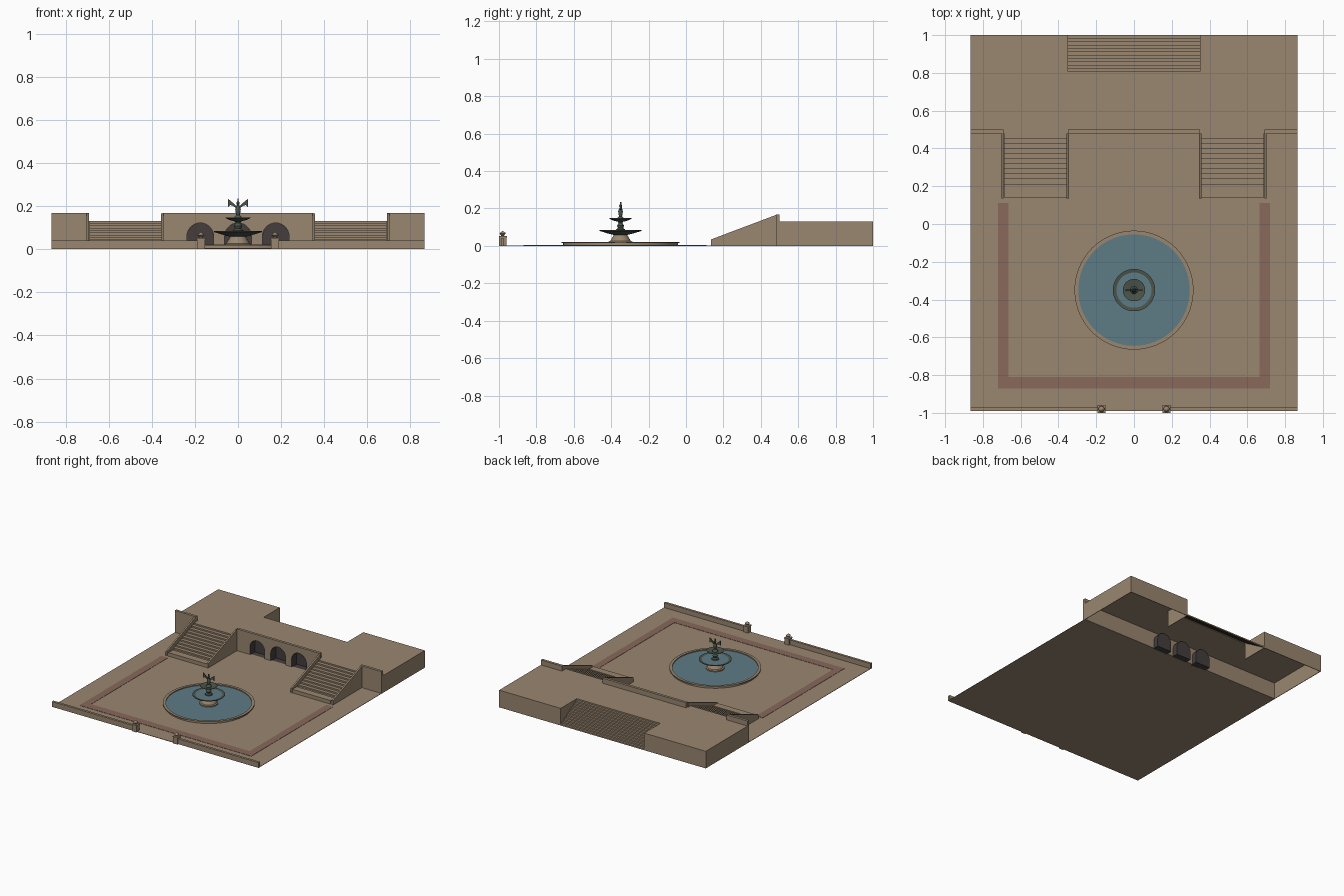
import bpy, bmesh, math
from mathutils import Vector

cube = bpy.data.objects.get("Cube")
if cube:
    bpy.data.objects.remove(cube, do_unlink=True)


def material(name, rgb):
    m = bpy.data.materials.new(name)
    m.use_nodes = True
    m.diffuse_color = (*rgb, 1)
    m.node_tree.nodes["Principled BSDF"].inputs["Base Color"].default_value = (*rgb, 1)
    return m


STONE = material("sandstone", (0.32, 0.24, 0.16))
WATER = material("pool_water", (0.11, 0.2, 0.24))
BRICK = material("red_paving", (0.25, 0.14, 0.105))
BRONZE = material("green_bronze", (0.07, 0.09, 0.07))
DARK = material("dark_arch", (0.06, 0.047, 0.047))


def finish(name, bm, mat, smooth=False, normals=True):
    if normals:
        bmesh.ops.recalc_face_normals(bm, faces=bm.faces)
    me = bpy.data.meshes.new(name)
    bm.to_mesh(me)
    bm.free()
    me.materials.append(mat)
    ob = bpy.data.objects.new(name, me)
    bpy.context.collection.objects.link(ob)
    if smooth:
        bpy.ops.object.select_all(action='DESELECT')
        ob.select_set(True)
        bpy.context.view_layer.objects.active = ob
        bpy.ops.object.shade_smooth_by_angle(angle=math.radians(35))
    return ob


def prism(name, pts, axis, a, b, mat):
    """Extrude a 2D outline along an axis: x takes (y, z), y takes (x, z), z takes (x, y)."""
    i = "xyz".index(axis)
    bm = bmesh.new()
    verts = []
    for p in pts:
        co = list(p)
        co.insert(i, a)
        verts.append(bm.verts.new(co))
    f = bm.faces.new(verts)
    ext = bmesh.ops.extrude_face_region(bm, geom=[f])
    off = Vector((0, 0, 0))
    off[i] = b - a
    bmesh.ops.translate(bm, vec=off, verts=[g for g in ext["geom"] if isinstance(g, bmesh.types.BMVert)])
    return finish(name, bm, mat)


def box(name, x0, x1, y0, y1, z0, z1, mat):
    return prism(name, [(x0, y0), (x1, y0), (x1, y1), (x0, y1)], "z", z0, z1, mat)


def lathe(name, pts, mat, cx=0, cy=0, steps=40):
    bm = bmesh.new()
    vs = [bm.verts.new((cx + r, cy, z)) for r, z in pts]
    es = [bm.edges.new(e) for e in zip(vs, vs[1:])]
    bmesh.ops.spin(bm, geom=vs + es, cent=(cx, cy, 0), axis=(0, 0, 1),
                   angle=math.tau, steps=steps, use_merge=True)
    bmesh.ops.remove_doubles(bm, verts=bm.verts, dist=1e-5)
    return finish(name, bm, mat, True)


def arch(cx, r, spring=0.06, n=14):
    """Outline of a round arch from left foot to right foot."""
    curve = [(cx - r * math.cos(math.pi * k / n), spring + r * math.sin(math.pi * k / n))
             for k in range(n + 1)]
    return [(cx - r, 0)] + curve + [(cx + r, 0)]


def stairs(y0, z0, y1, z1, n):
    """Stepped (y, z) line climbing from the first point to the second."""
    pts = [(y0, z0)]
    for k in range(n):
        z = z0 + (z1 - z0) * (k + 1) / n
        pts += [(y0 + (y1 - y0) * k / n, z), (y0 + (y1 - y0) * (k + 1) / n, z)]
    return pts


W, IN, OUT, TOP, PAR = 0.866, 0.35, 0.69, 0.13, 0.168
FX, FY = 0, -0.35

# Plaza floor and the U-shaped paving band
box("plaza_floor", -W, W, -0.99, 0.49, 0, 0.003, STONE)
band = [(-0.72, 0.11), (-0.72, -0.87), (0.72, -0.87), (0.72, 0.11),
        (0.665, 0.11), (0.665, -0.81), (-0.665, -0.81), (-0.665, 0.11)]
prism("paving_band", band, "z", 0.003, 0.005, BRICK)

# Retaining wall with parapet, stair gaps and three arches
arches = (-0.175, 0, 0.175)
outline = [(-W, 0)]
for c in arches:
    outline += arch(c, 0.062)
outline += [(W, 0), (W, PAR), (OUT, PAR), (OUT, TOP), (IN, TOP), (IN, PAR)]
outline += [(-IN, PAR), (-IN, TOP), (-OUT, TOP), (-OUT, PAR), (-W, PAR)]
prism("retaining_wall", outline, "y", 0.48, 0.5, STONE)
for c in arches:
    ob = prism("arch_niche", arch(c, 0.0615), "y", 0.479, 0.54, DARK)
    bm = bmesh.new()
    bm.from_mesh(ob.data)
    front = [f for f in bm.faces if f.normal.y < -0.9]
    bmesh.ops.delete(bm, geom=front, context='FACES')
    bm.to_mesh(ob.data)
    bm.free()

# Hollow upper terrace: deck with a notch, outer walls, stair well walls
deck = [(-W, 0.5), (W, 0.5), (W, 1), (IN, 1), (IN, 0.79), (-IN, 0.79), (-IN, 1), (-W, 1)]
prism("terrace_deck", deck, "z", TOP - 0.004, TOP, STONE)
for s in (-1, 1):
    lo, hi = sorted((s * W, s * (W - 0.004)))
    box("terrace_side_wall", lo, hi, 0.5, 1, 0, TOP - 0.004, STONE)
    lo, hi = sorted((s * W, s * IN))
    box("terrace_back_wall", lo, hi, 0.996, 1, 0, TOP - 0.004, STONE)
    lo, hi = sorted((s * IN, s * (IN + 0.004)))
    box("stairwell_wall", lo, hi, 0.79, 0.996, 0, TOP - 0.004, STONE)

# Back stairs as a thin folded sheet, open beneath
bm = bmesh.new()
line = stairs(1.0, 0, 0.79, TOP, 12)
rows = [[bm.verts.new((x, y, z)) for y, z in line] for x in (-IN, IN)]
for k in range(len(line) - 1):
    bm.faces.new((rows[0][k], rows[0][k + 1], rows[1][k + 1], rows[1][k]))
bm.normal_update()
if sum(f.normal.z for f in bm.faces) < 0:
    bmesh.ops.reverse_faces(bm, faces=bm.faces)
finish("back_stairs", bm, STONE, normals=False)

# Front stair flights with sloped cheek walls
flight = [(0.48, 0.003), (0.14, 0.003), (0.14, 0.025), (0.21, 0.025)]
flight += stairs(0.21, 0.025, 0.48, TOP, 10)[1:]
cheek = [(0.135, 0.003), (0.135, 0.035), (0.48, 0.165), (0.48, 0.003)]
for s in (-1, 1):
    prism("front_stairs", flight, "x", s * (IN + 0.001), s * (OUT - 0.001), STONE)
    box("stair_landing", *sorted((s * 0.36, s * 0.68)), 0.137, 0.19, 0.003, 0.03, STONE)
    for x in (IN - 0.005, OUT):
        prism("stair_cheek", cheek, "x", s * x, s * (x + 0.012), STONE)

# Front boundary wall, gate posts and finials
for s in (-1, 1):
    box("boundary_wall", *sorted((s * 0.19, s * W)), -0.99, -0.972, 0, 0.04, STONE)
    px = s * 0.172
    box("gate_post", px - 0.019, px + 0.019, -0.999, -0.961, 0, 0.046, STONE)
    box("gate_post_cap", px - 0.022, px + 0.022, -1, -0.958, 0.046, 0.052, STONE)
    urn = [(0, 0.052), (0.012, 0.052), (0.007, 0.056), (0.016, 0.065), (0.014, 0.07), (0.006, 0.076), (0, 0.08)]
    lathe("gate_finial", urn, STONE, px, -0.98, 12)

# Fountain pool, water and pedestal
lathe("pool_rim", [(0.307, 0.003), (0.307, 0.015), (0.315, 0.015), (0.315, 0.021), (0.295, 0.021), (0.295, 0.003)],
      STONE, FX, FY, 64)
lathe("pool_water", [(0, 0.014), (0.296, 0.014)], WATER, FX, FY, 64)
lathe("fountain_pedestal", [(0.064, 0.012), (0.064, 0.022), (0.055, 0.026), (0.036, 0.058), (0.04, 0.064), (0, 0.064)],
      STONE, FX, FY)

# Two bronze basins on a turned stem
lower = [(0, 0.056), (0.035, 0.058), (0.07, 0.067), (0.112, 0.08), (0.112, 0.084), (0.103, 0.084), (0.07, 0.074), (0, 0.07)]
lathe("lower_basin", lower, BRONZE, FX, FY)
lathe("lower_basin_water", [(0, 0.081), (0.1, 0.081)], WATER, FX, FY)
stem = [(0.026, 0.075), (0.024, 0.088), (0.014, 0.095), (0.019, 0.108), (0.01, 0.122), (0.016, 0.132)]
lathe("fountain_stem", stem, BRONZE, FX, FY, 20)
upper = [(0, 0.128), (0.02, 0.13), (0.045, 0.138), (0.059, 0.145), (0.059, 0.148), (0.053, 0.148), (0.03, 0.141), (0, 0.14)]
lathe("upper_basin", upper, BRONZE, FX, FY)

# Winged figure on top
body = [(0.02, 0.14), (0.016, 0.152), (0.008, 0.158), (0.011, 0.17), (0.013, 0.185),
        (0.009, 0.198), (0.004, 0.204), (0.008, 0.212), (0.006, 0.22), (0, 0.223)]
lathe("statue_body", body, BRONZE, FX, FY, 14)
wing = [(0.004, 0.188), (0.006, 0.2), (0.026, 0.217), (0.046, 0.234), (0.046, 0.196), (0.036, 0.205), (0.022, 0.2)]
for s in (-1, 1):
    prism("statue_wing", [(s * x, z) for x, z in wing], "y", FY - 0.004, FY + 0.004, BRONZE)
prism("raised_arm", [(FY - 0.004, 0.2), (FY + 0.008, 0.2), (FY + 0.004, 0.235), (FY - 0.002, 0.235)], "x", -0.003, 0.003, BRONZE)
